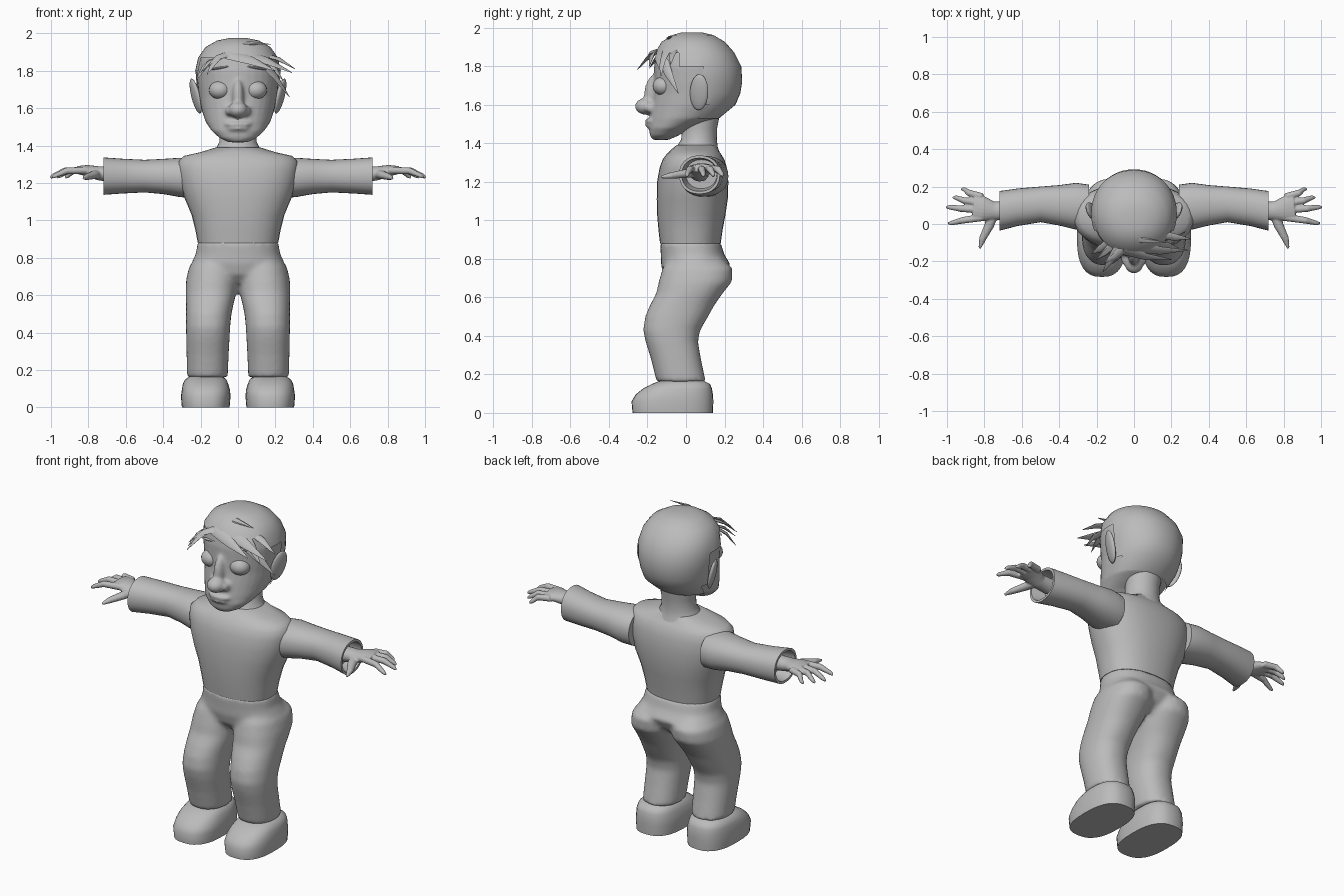
import bpy, bmesh, math
from mathutils import Vector, Matrix, Euler

grey = bpy.data.materials.new("plain grey")
grey.diffuse_color = (0.5, 0.5, 0.5, 1)


def ring(c, u, v, n=2.0, seg=32):
    """Superellipse of vectors round c with half axes u and v."""
    pts = []
    for i in range(seg):
        a = 2 * math.pi * i / seg
        ca, sa = math.cos(a), math.sin(a)
        pts.append(Vector(c) + Vector(u) * math.copysign(abs(ca) ** (2 / n), ca)
                   + Vector(v) * math.copysign(abs(sa) ** (2 / n), sa))
    return pts


def level(z, x0, x1, y0, y1, n=2.0, seg=32):
    """Horizontal ring given by its bounds."""
    return ring(((x0 + x1) / 2, (y0 + y1) / 2, z), ((x1 - x0) / 2, 0, 0), (0, (y1 - y0) / 2, 0), n, seg)


def loft(bm, rings, cap0=True, cap1=True):
    rows = [[bm.verts.new(p) for p in r] for r in rings]
    n = len(rows[0])
    for a, b in zip(rows, rows[1:]):
        for i in range(n):
            j = (i + 1) % n
            bm.faces.new((a[i], a[j], b[j], b[i]))
    if cap0:
        bm.faces.new(rows[0][::-1])
    if cap1:
        bm.faces.new(rows[-1])


def tube(bm, pts, seg=12):
    """Tapered tube; pts are (x, y, z, half width, half height)."""
    d = (Vector(pts[-1][:3]) - Vector(pts[0][:3])).normalized()
    side = d.cross(Vector((0, 0, 1))).normalized()
    up = side.cross(d)
    loft(bm, [ring(p[:3], side * p[3], up * p[4], 2, seg) for p in pts])


def ball(bm, c, r, rot=(0, 0, 0)):
    m = Matrix.Translation(c) @ Euler(rot).to_matrix().to_4x4() @ Matrix.Diagonal((*r, 1))
    bmesh.ops.create_uvsphere(bm, u_segments=24, v_segments=14, radius=1, matrix=m)


def finish(name, bm, mirror=False, voxel=0, smooth=4, angle=50):
    bmesh.ops.recalc_face_normals(bm, faces=bm.faces[:])
    me = bpy.data.meshes.new(name)
    bm.to_mesh(me)
    bm.free()
    me.materials.append(grey)
    me.shade_smooth()
    me.set_sharp_from_angle(angle=math.radians(angle))
    ob = bpy.data.objects.new(name, me)
    bpy.context.collection.objects.link(ob)
    if voxel:
        r = ob.modifiers.new("blend", 'REMESH')
        r.mode, r.voxel_size, r.use_smooth_shade = 'VOXEL', voxel, True
        s = ob.modifiers.new("soften", 'SMOOTH')
        s.factor, s.iterations = 0.5, smooth
    if mirror:
        ob.modifiers.new("mirror", 'MIRROR')
    return ob


# Shirt body: z, half width, front, back
bm = bmesh.new()
shirt = [(.88, .215, -.135, .18), (.95, .228, -.143, .19), (1.03, .248, -.15, .205),
         (1.11, .282, -.152, .217), (1.2, .312, -.15, .22), (1.27, .322, -.138, .213),
         (1.315, .32, -.122, .2), (1.345, .29, -.1, .182), (1.365, .2, -.08, .165), (1.39, .12, -.05, .155)]
loft(bm, [level(z, -w, w, f, b, 2.3) for z, w, f, b in shirt])
finish("shirt_body", bm)

# Sleeves with an open, turned-in cuff: x, y centre, z centre, y radius, z radius
bm = bmesh.new()
sleeve = [(.24, .09, 1.225, .12, .105), (.31, .095, 1.23, .125, .105), (.4, .1, 1.235, .108, .094),
          (.5, .105, 1.237, .095, .087), (.62, .09, 1.237, .1, .093), (.72, .07, 1.237, .106, .1),
          (.72, .07, 1.237, .092, .086), (.64, .08, 1.24, .08, .075)]
loft(bm, [ring((x, y, z), (0, a, 0), (0, 0, b), 2.2) for x, y, z, a, b in sleeve])
finish("sleeves", bm, mirror=True)

# Hands: palm, four fingers and thumb blended together
bm = bmesh.new()
tube(bm, [(.66, .07, 1.245, .05, .045), (.75, .07, 1.253, .05, .037), (.81, .082, 1.267, .068, .03),
          (.86, .09, 1.27, .07, .021)], 20)
fingers = [((.84, .145), (.925, .187)), ((.85, .11), (.97, .142)),
           ((.85, .075), (1.005, .09)), ((.84, .035), (.995, .004))]
for (x0, y0), (x1, y1) in fingers:
    xm, ym = (x0 + x1) / 2, (y0 + y1) / 2
    tube(bm, [(x0 - .03, y0, 1.268, .02, .02), (xm, ym, 1.265, .018, .018),
              (x1 - .015, y1, 1.238, .012, .012), (x1, y1, 1.229, .006, .006)])
tube(bm, [(.75, .06, 1.25, .03, .026), (.775, -.01, 1.242, .026, .022),
          (.81, -.08, 1.232, .019, .017), (.825, -.13, 1.225, .007, .007)])
finish("hands", bm, mirror=True, voxel=.005, smooth=3)

# Trousers: hips and two legs blended together
bm = bmesh.new()
hips = [(.665, .17, -.07, .14), (.71, .25, -.115, .2), (.77, .25, -.13, .232), (.82, .226, -.131, .2), (.885, .216, -.135, .18)]
loft(bm, [level(z, -w, w, f, b, 2.3) for z, w, f, b in hips])
leg = [(.16, .055, .272, -.152, .103), (.28, .05, .275, -.182, .078), (.37, .045, .277, -.21, .062),
       (.43, .042, .278, -.223, .074), (.5, .035, .278, -.212, .115), (.56, .022, .278, -.187, .148),
       (.62, .006, .28, -.155, .19), (.68, -.004, .278, -.142, .238), (.75, .0, .262, -.122, .243), (.8, .03, .22, -.09, .19)]
for s in (1, -1):
    loft(bm, [level(z, min(s * a, s * b), max(s * a, s * b), f, k, 2.25) for z, a, b, f, k in leg])
finish("trousers", bm, voxel=.014, smooth=5)

# Shoes: bounds per height
bm = bmesh.new()
shoe = [(0, .045, .3, -.278, .14), (.06, .04, .305, -.283, .142), (.095, .043, .3, -.262, .14),
        (.125, .052, .295, -.225, .135), (.15, .062, .283, -.178, .125), (.168, .085, .255, -.13, .09)]
loft(bm, [level(*p, 2.6) for p in shoe])
finish("shoes", bm, mirror=True)

# Neck
bm = bmesh.new()
neck = [(1.34, .15, -.07, .18), (1.38, .12, -.05, .165), (1.42, .1, -.025, .16), (1.48, .098, -.02, .162), (1.57, .11, -.03, .18)]
loft(bm, [level(z, -w, w, f, b) for z, w, f, b in neck])
finish("neck", bm)

# Head with nose, lips and chin blended in
head = [(1.418, .05, -.172, -.09), (1.44, .098, -.188, -.04), (1.48, .142, -.192, .03),
        (1.53, .175, -.188, .165), (1.6, .197, -.178, .25), (1.66, .207, -.168, .275),
        (1.72, .216, -.166, .285), (1.8, .222, -.166, .28), (1.87, .206, -.153, .245),
        (1.92, .167, -.12, .195), (1.955, .105, -.065, .135), (1.968, .04, -.02, .08)]
bm = bmesh.new()
loft(bm, [level(z, -w, w, f, b, 2.1) for z, w, f, b in head])
ball(bm, (0, -.207, 1.592), (.052, .058, .044))
ball(bm, (0, -.168, 1.66), (.032, .05, .1), (-.12, 0, 0))
for s in (1, -1):
    ball(bm, (s * .045, -.185, 1.585), (.024, .035, .026))
ball(bm, (0, -.18, 1.515), (.075, .034, .014))
ball(bm, (0, -.178, 1.492), (.06, .034, .014))
finish("head", bm, voxel=.01, smooth=4)

# Eyes
bm = bmesh.new()
ball(bm, (.096, -.117, 1.697), (.059, .056, .05))
finish("eyes", bm, mirror=True)

# Eyebrows
bm = bmesh.new()
ball(bm, (.1, -.14, 1.815), (.055, .012, .006), (0, .15, .25))
finish("eyebrows", bm, mirror=True)

# Ears
bm = bmesh.new()
ball(bm, (.226, .068, 1.665), (.018, .05, .096), (-.13, .22, -.35))
finish("ears", bm, mirror=True)

# Hair cap: upper and rear shell of the head
bm = bmesh.new()
g = .007
loft(bm, [level(z + g * (z > 1.9), -w - g, w + g, f - g, b + g, 2.1, 48) for z, w, f, b in head[3:]], cap0=False)
bald = []
for f in bm.faces:
    c = f.calc_center_median()
    if not (c.y > .09 or c.z > 1.88 or (c.z > 1.8 and c.y > -.03)):
        bald.append(f)
bmesh.ops.delete(bm, geom=bald, context='FACES')
finish("hair_cap", bm)

# Fringe: pointed flat locks swept from the parting, base, tip, half width
locks = [((-.08, -.12, 1.89), (-.165, -.255, 1.78), .025), ((-.12, -.09, 1.87), (-.225, -.16, 1.75), .025),
         ((-.05, -.13, 1.89), (-.16, -.21, 1.83), .025), ((-.1, -.1, 1.87), (-.2, -.19, 1.79), .022),
         ((-.06, -.14, 1.89), (.2, -.19, 1.80), .035), ((0, -.125, 1.9), (.29, -.14, 1.79), .035),
         ((.1, -.13, 1.87), (.275, -.04, 1.66), .03), ((.12, -.1, 1.88), (.24, -.13, 1.75), .028),
         ((-.08, -.06, 1.93), (.175, -.1, 1.942), .022), ((.12, -.05, 1.89), (.305, -.08, 1.81), .025)]
bm = bmesh.new()
for base, tip, w in locks:
    base, tip = Vector(base), Vector(tip)
    d = (tip - base).normalized()
    mid = base.lerp(tip, .5)
    out = (mid - Vector((0, .05, 1.7))).normalized()
    out = (out - d * out.dot(d)).normalized()
    side = d.cross(out)
    mid = mid + out * .015
    loft(bm, [ring(base, side * w, out * .006, 2, 8), ring(mid, side * w * .8, out * .008, 2, 8),
              ring(tip, side * .002, out * .001, 2, 8)])
finish("fringe", bm, angle=30)
